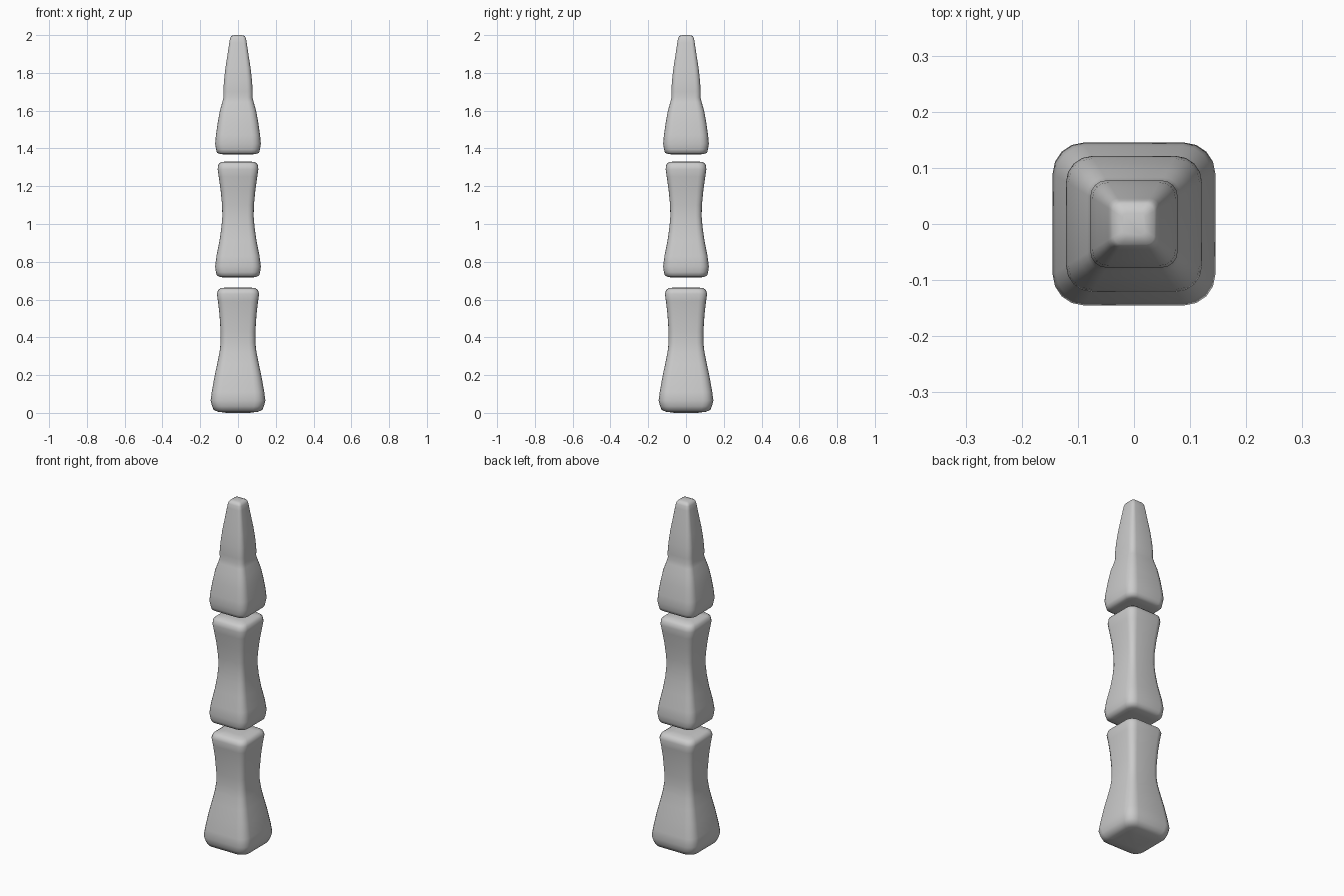
import bpy, bmesh, math

ROUND = 0.38   # corner radius as a share of half width
STEPS = 4      # segments per rounded corner


def ring(half, z):
    r = half * ROUND
    pts = []
    for q in range(4):
        a0 = q * math.pi / 2
        cx = (half - r) * (1 if q in (0, 3) else -1)
        cy = (half - r) * (1 if q in (0, 1) else -1)
        for i in range(STEPS + 1):
            a = a0 + i / STEPS * math.pi / 2
            pts.append((cx + r * math.cos(a), cy + r * math.sin(a), z))
    return pts


def bone(name, profile):
    bm = bmesh.new()
    loops = [[bm.verts.new(p) for p in ring(h, z)] for h, z in profile]
    n = len(loops[0])
    for a, b in zip(loops, loops[1:]):
        for i in range(n):
            j = (i + 1) % n
            bm.faces.new((a[i], a[j], b[j], b[i]))
    bm.faces.new(loops[0][::-1])
    bm.faces.new(loops[-1])
    me = bpy.data.meshes.new(name)
    bm.to_mesh(me)
    bm.free()
    for p in me.polygons:
        p.use_smooth = True
    ob = bpy.data.objects.new(name, me)
    bpy.context.collection.objects.link(ob)


# Lower bone: flared base, narrow waist
bone("lower_bone", [
    (0.06, 0.0), (0.105, 0.006), (0.128, 0.015), (0.137, 0.035), (0.145, 0.065),
    (0.139, 0.11), (0.125, 0.19), (0.110, 0.26), (0.098, 0.32), (0.092, 0.37),
    (0.092, 0.43), (0.098, 0.52), (0.106, 0.59), (0.112, 0.63),
    (0.106, 0.65), (0.090, 0.661), (0.05, 0.665)])

# Middle bone: hourglass
bone("middle_bone", [
    (0.06, 0.716), (0.095, 0.719), (0.112, 0.728), (0.117, 0.745), (0.121, 0.775),
    (0.114, 0.83), (0.098, 0.91), (0.088, 0.98), (0.083, 1.04), (0.084, 1.10),
    (0.092, 1.18), (0.102, 1.25), (0.108, 1.29), (0.104, 1.315),
    (0.090, 1.328), (0.05, 1.332)])

# Tip bone: flared base, slight collar, tapered point
bone("tip_bone", [
    (0.06, 1.368), (0.095, 1.370), (0.112, 1.378), (0.116, 1.395), (0.121, 1.425),
    (0.117, 1.47), (0.107, 1.54), (0.096, 1.60), (0.083, 1.645), (0.077, 1.67),
    (0.078, 1.70), (0.074, 1.76), (0.066, 1.83), (0.055, 1.90), (0.046, 1.96),
    (0.042, 1.983), (0.036, 1.995), (0.02, 2.0)])
